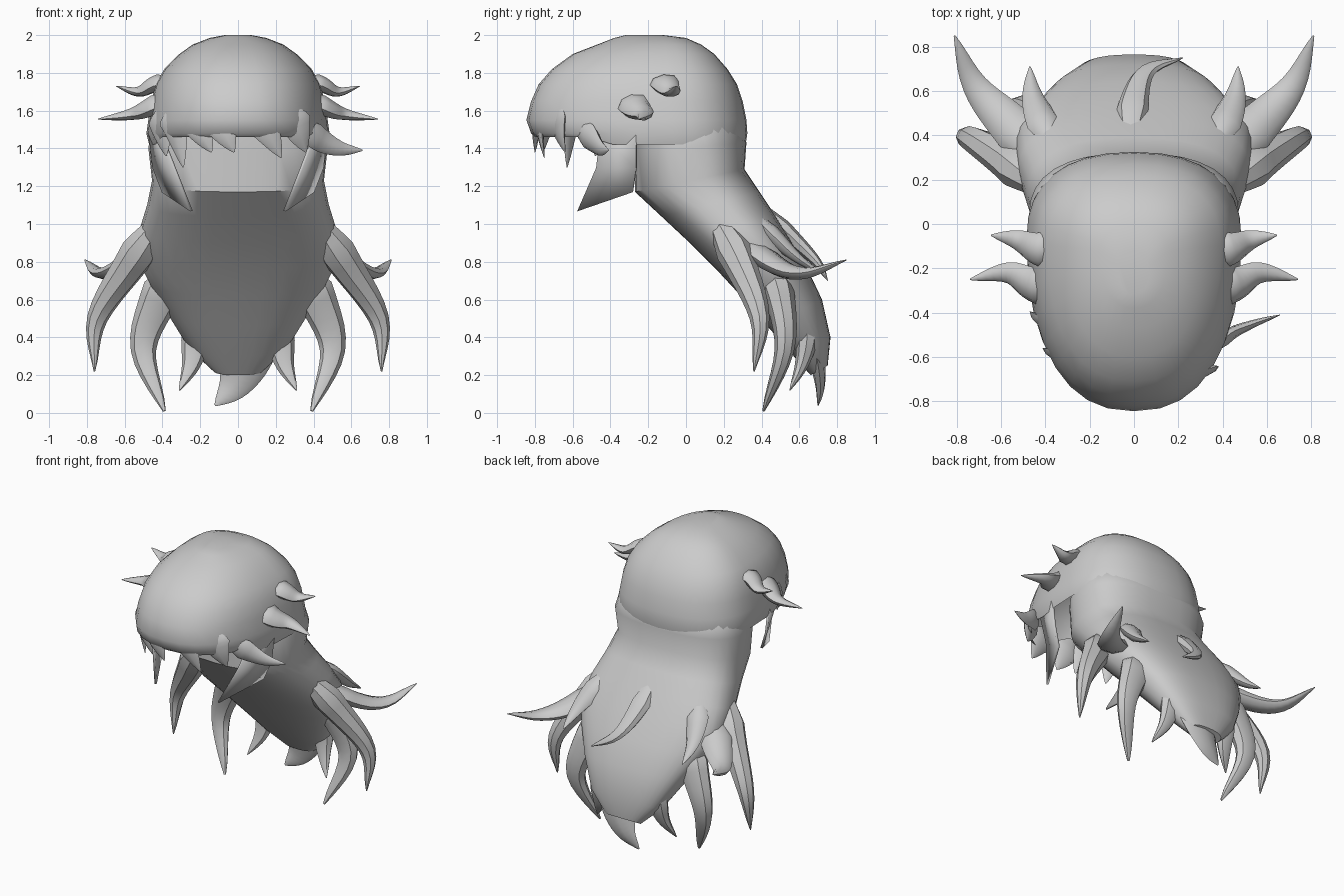
import bpy, bmesh, math
from mathutils import Vector

cube = bpy.data.objects.get("Cube")
if cube:
    bpy.data.objects.remove(cube)

mat = bpy.data.materials.new("soft_grey")
mat.use_nodes = True
GREY = (0.6, 0.6, 0.6, 1)
mat.diffuse_color = GREY
mat.node_tree.nodes["Principled BSDF"].inputs["Base Color"].default_value = GREY


def finish(name, bm):
    bmesh.ops.recalc_face_normals(bm, faces=bm.faces)
    mesh = bpy.data.meshes.new(name)
    bm.to_mesh(mesh)
    bm.free()
    mesh.materials.append(mat)
    ob = bpy.data.objects.new(name, mesh)
    bpy.context.collection.objects.link(ob)
    bpy.ops.object.select_all(action='DESELECT')
    ob.select_set(True)
    bpy.context.view_layer.objects.active = ob
    bpy.ops.object.shade_smooth_by_angle(angle=math.radians(42))
    return ob


def loft(name, rings, cap_end=True):
    bm = bmesh.new()
    rows = [[bm.verts.new(p) for p in ring] for ring in rings]
    n = len(rows[0])
    for a, b in zip(rows, rows[1:]):
        for i in range(n):
            j = (i + 1) % n
            bm.faces.new((a[i], a[j], b[j], b[i]))
    bm.faces.new(rows[0])
    if cap_end:
        bm.faces.new(rows[-1])
    return finish(name, bm)


def power(v, e):
    return math.copysign(abs(v) ** e, v)


def oval(front, back, w, widest=0.5, e=0.85, n=32):
    """Ring spanning two (y, z) points, front at index 0; widest is the fraction towards the back."""
    f, b = Vector((0, *front)), Vector((0, *back))
    mid = f.lerp(b, widest)
    ring = []
    for i in range(n):
        a = math.tau * i / n
        c = power(math.cos(a), e)
        end = f if c > 0 else b
        ring.append(mid + (end - mid) * abs(c) + Vector((w * power(math.sin(a), e), 0, 0)))
    return ring


def smooth_path(pts, steps=5):
    """Catmull-Rom points through the path."""
    p = [Vector(q) for q in pts]
    p = [2 * p[0] - p[1]] + p + [2 * p[-1] - p[-2]]
    out = []
    for a, b, c, d in zip(p, p[1:], p[2:], p[3:]):
        for k in range(steps):
            t = k / steps
            out.append(0.5 * (2 * b + (c - a) * t + (2 * a - 5 * b + 4 * c - d) * t * t
                              + (3 * b - a - 3 * c + d) * t ** 3))
    return out + [p[-2]]


def strand(name, pts, width, thick, across=(1, 0, 0), taper=0.75):
    """Leaf-shaped pointed lock swept along a path, narrow at its buried root."""
    path = smooth_path(pts)
    rings = []
    for i, c in enumerate(path):
        t = i / (len(path) - 1)
        tan = (path[min(i + 1, len(path) - 1)] - path[max(i - 1, 0)]).normalized()
        w = Vector(across)
        w = (w - tan * w.dot(tan)).normalized()
        nrm = tan.cross(w)
        s = max(1 - t, 0.01) ** taper * min(1, 0.2 + 3 * t)
        rings.append([c + w * width * s * math.cos(a) + nrm * thick * s * math.sin(a)
                      for a in (math.tau * k / 8 for k in range(8))])
    return loft(name, rings)


def pair(name, pts, *args, across=(1, 0, 0), **kw):
    for side, s in (("left", 1), ("right", -1)):
        strand(side + "_" + name, [(s * x, y, z) for x, y, z in pts], *args,
               across=(s * across[0], across[1], across[2]), **kw)


# Crown dome: height, front y, back y, half-width
crown = [(2.0, -0.32, -0.12, 0.07), (1.985, -0.38, 0.0, 0.15), (1.95, -0.47, 0.08, 0.24),
         (1.9, -0.6, 0.15, 0.31), (1.82, -0.71, 0.22, 0.39), (1.74, -0.78, 0.27, 0.435),
         (1.65, -0.82, 0.3, 0.46), (1.55, -0.845, 0.32, 0.475), (1.48, -0.82, 0.325, 0.485)]
rings = [oval((f, z), (b, z), w, widest=0.66) for z, f, b, w in crown]
# Hem curls slightly inwards and drops towards the back
hem = [Vector((p.x * 0.97, p.y * 0.97, p.z - (0.02 if p.y < -0.5 else 0.06))) for p in rings[-1]]
loft("crown", rings + [hem], cap_end=False)

# Long back hair: front point, back point, half-width
body = [((-0.25, 1.7), (0.12, 1.7), 0.32), ((-0.27, 1.5), (0.295, 1.52), 0.45),
        ((-0.27, 1.38), (0.32, 1.43), 0.475), ((-0.27, 1.17), (0.31, 1.29), 0.455),
        ((-0.13, 1.04), (0.39, 1.17), 0.48), ((0.02, 0.9), (0.47, 1.05), 0.52),
        ((0.16, 0.76), (0.55, 0.92), 0.54), ((0.29, 0.62), (0.64, 0.77), 0.47),
        ((0.43, 0.46), (0.72, 0.6), 0.37), ((0.57, 0.3), (0.765, 0.4), 0.26),
        ((0.66, 0.2), (0.75, 0.25), 0.13)]
loft("back_hair", [oval(f, b, w, e=0.8) for f, b, w in body])

# Large lower locks
pair("flick_lock", [(0.34, 0.24, 0.98), (0.57, 0.46, 0.79), (0.72, 0.63, 0.74), (0.81, 0.85, 0.81)],
     0.13, 0.07, across=(1, -0.6, 0))
pair("outer_lock", [(0.37, 0.13, 1.08), (0.56, 0.28, 0.8), (0.745, 0.39, 0.5), (0.76, 0.36, 0.22)],
     0.125, 0.12)
pair("middle_lock", [(0.3, 0.43, 0.82), (0.42, 0.5, 0.6), (0.5, 0.52, 0.33), (0.39, 0.41, 0.01)],
     0.13, 0.1, taper=0.6)
pair("inner_lock", [(0.17, 0.62, 0.58), (0.22, 0.64, 0.4), (0.25, 0.61, 0.25), (0.31, 0.55, 0.12)],
     0.11, 0.08)
strand("centre_lock", [(0.06, 0.64, 0.5), (0.04, 0.69, 0.3), (-0.02, 0.71, 0.15), (-0.12, 0.7, 0.04)],
       0.2, 0.06)

# Raised locks on the back
pair("raised_lock", [(0.33, 0.32, 1.08), (0.42, 0.48, 0.92), (0.46, 0.59, 0.82), (0.47, 0.71, 0.74)],
     0.1, 0.06)
strand("swept_lock", [(-0.02, 0.34, 1.14), (0.0, 0.55, 0.94), (0.06, 0.69, 0.8), (0.22, 0.75, 0.7)],
       0.09, 0.06)

# Side tufts on the head
pair("upper_tuft", [(0.33, -0.12, 1.76), (0.44, -0.11, 1.74), (0.53, -0.07, 1.7), (0.645, -0.05, 1.73)],
     0.1, 0.06, across=(0, 1, 0.1))
pair("lower_tuft", [(0.33, -0.3, 1.69), (0.46, -0.27, 1.62), (0.57, -0.22, 1.58), (0.74, -0.25, 1.555)],
     0.11, 0.07, across=(0, 1, 0.2))

# Fringe points: root x, y and tip x, y, z
FRINGE = [(-0.36, -0.6, -0.29, -0.63, 1.3), (-0.25, -0.73, -0.14, -0.76, 1.38),
          (-0.13, -0.79, -0.02, -0.8, 1.38), (0.08, -0.79, 0.23, -0.75, 1.35),
          (0.28, -0.7, 0.36, -0.64, 1.38), (-0.42, -0.45, -0.38, -0.48, 1.36)]
for rx, ry, tx, ty, tz in FRINGE:
    strand("fringe_point", [(rx * 0.97, ry * 0.97, 1.62), ((rx + tx) / 2, (ry + ty) / 2, 1.49), (tx, ty, tz)],
           0.12, 0.03, across=(-ry, rx, 0))
strand("fringe_sweep", [(0.32, -0.6, 1.55), (0.43, -0.5, 1.45), (0.54, -0.45, 1.4), (0.66, -0.41, 1.39)],
       0.09, 0.04, across=(0, 0, 1))

# Flat locks in front of the ears
for side, s in (("left", 1), ("right", -1)):
    bm = bmesh.new()
    corners = [(0.4, -0.45, 1.48), (0.33, -0.47, 1.3), (0.24, -0.57, 1.07),
               (0.39, -0.28, 1.17), (0.44, -0.26, 1.3), (0.46, -0.26, 1.48)]
    v = [bm.verts.new((s * x, y, z)) for x, y, z in corners]
    for ids in ((0, 1, 4, 5), (1, 2, 3, 4)):
        bm.faces.new([v[i] for i in ids])
    ob = finish(side + "_ear_lock", bm)
    ob.modifiers.new("thickness", 'SOLIDIFY').thickness = 0.015
